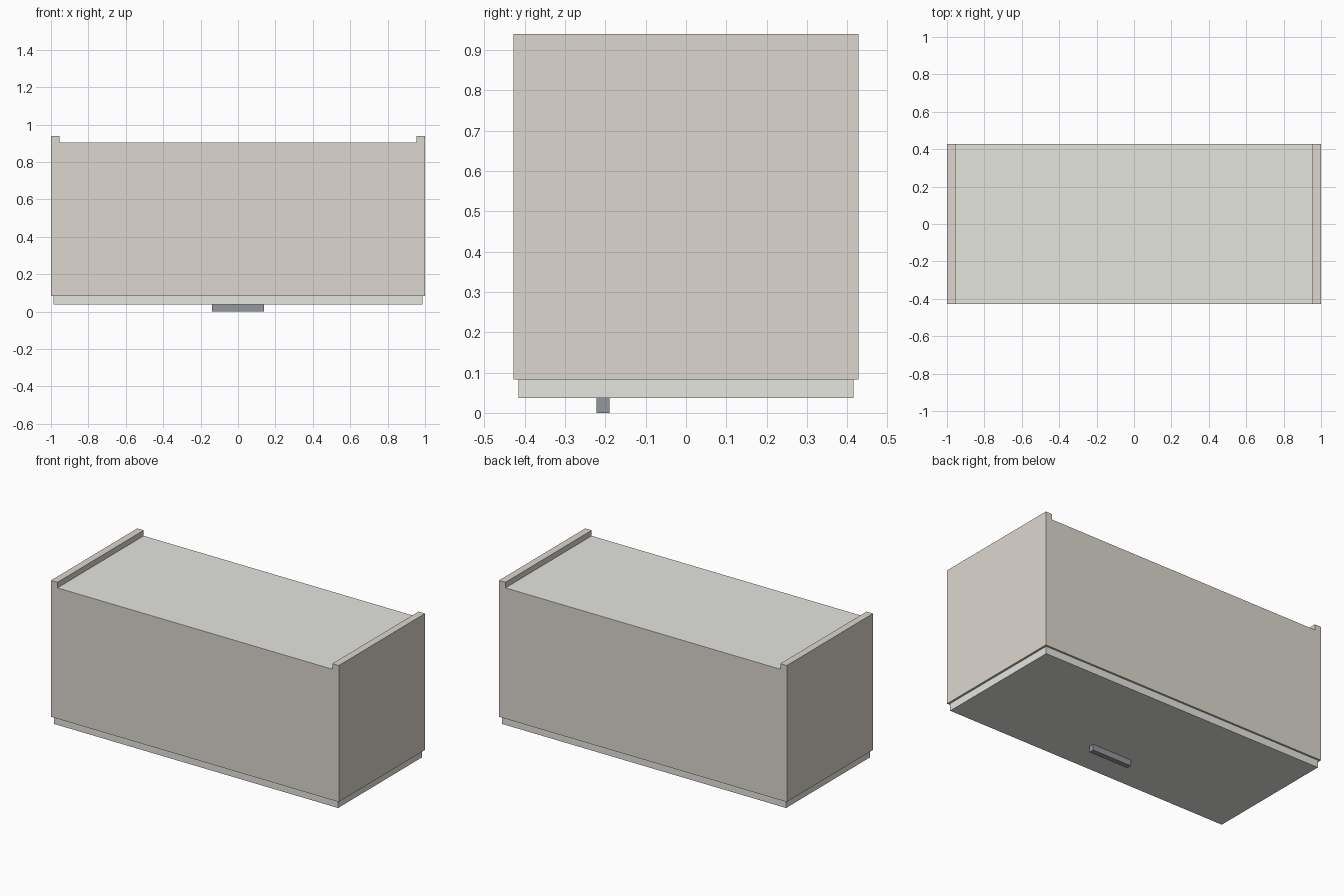
import bpy, bmesh
from mathutils import Vector

if "Cube" in bpy.data.objects:
    bpy.data.objects.remove(bpy.data.objects["Cube"])


def material(name, color):
    m = bpy.data.materials.new(name)
    m.diffuse_color = (*color, 1)
    m.use_nodes = True
    m.node_tree.nodes["Principled BSDF"].inputs["Base Color"].default_value = m.diffuse_color
    return m


def add_object(name, bm, mat):
    bmesh.ops.recalc_face_normals(bm, faces=bm.faces)
    mesh = bpy.data.meshes.new(name)
    bm.to_mesh(mesh)
    bm.free()
    mesh.materials.append(mat)
    obj = bpy.data.objects.new(name, mesh)
    bpy.context.collection.objects.link(obj)
    return obj


def box(name, lo, hi, mat):
    lo, hi = Vector(lo), Vector(hi)
    bm = bmesh.new()
    bmesh.ops.create_cube(bm, size=1)
    for v in bm.verts:
        v.co = (lo + hi) / 2 + v.co * (hi - lo)
    return add_object(name, bm, mat)


tan = material("carcass_tan", (0.72, 0.68, 0.62))
pale = material("pale_grey", (0.78, 0.78, 0.74))
metal = material("handle_grey", (0.30, 0.31, 0.34))

W, D = 1.0, 0.428              # half width, half depth
T = 0.045                      # board thickness
Z0, Z1, RIM = 0.083, 0.902, 0.94

# Carcass: profile with raised side rims, swept front to back
half = [(W, Z0), (W, RIM), (W - T, RIM), (W - T, Z1)]
profile = half + [(-x, z) for x, z in reversed(half)]
bm = bmesh.new()
face = bm.faces.new([bm.verts.new((x, -D, z)) for x, z in profile])
ext = bmesh.ops.extrude_face_region(bm, geom=[face])
bmesh.ops.translate(bm, vec=(0, 2 * D, 0),
                    verts=[g for g in ext["geom"] if isinstance(g, bmesh.types.BMVert)])
bmesh.ops.recalc_face_normals(bm, faces=bm.faces)

# Hollow interior, open toward the door
opening = min(bm.faces, key=lambda f: f.calc_center_median().z)
bmesh.ops.inset_region(bm, faces=[opening], thickness=T)
ext = bmesh.ops.extrude_discrete_faces(bm, faces=[opening])
bmesh.ops.translate(bm, vec=(0, 0, Z1 - T - Z0), verts=ext["faces"][0].verts)
add_object("cabinet_carcass", bm, tan)

# Back panel recessed between the side rims
box("back_panel", (-W + T, -D, Z1), (W - T, D, 0.905), pale)

# Door panel and its bar handle
box("door", (-0.987, -0.416, 0.037), (0.987, 0.416, Z0), pale)
box("door_handle", (-0.138, -0.222, 0.0), (0.138, -0.19, 0.037), metal)
